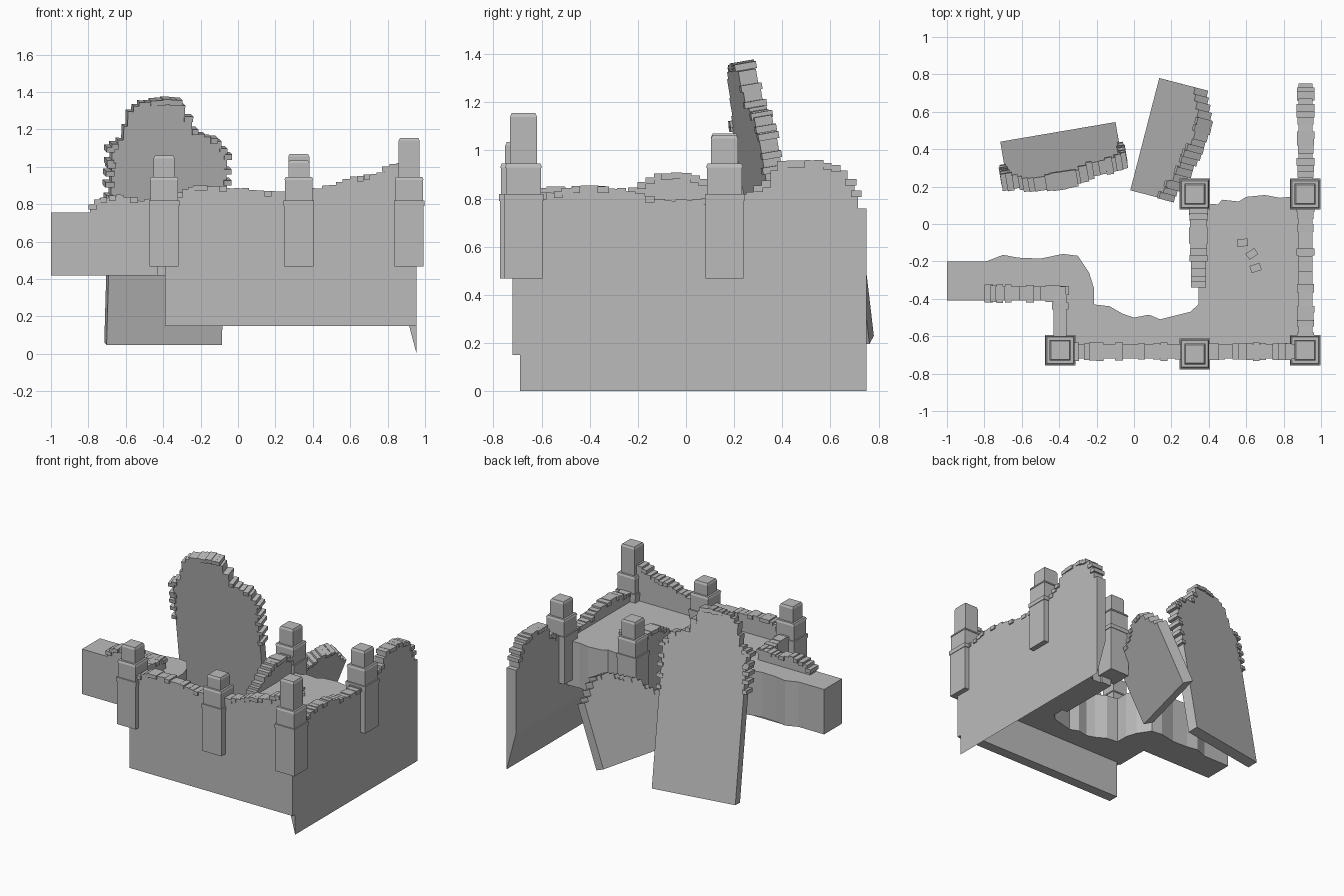
import bpy, bmesh, math, random
from mathutils import Vector, Matrix

if "Cube" in bpy.data.objects:
    bpy.data.objects.remove(bpy.data.objects["Cube"])

random.seed(4)
stone = bpy.data.materials.new("grey stone")
stone.diffuse_color = (0.5, 0.5, 0.5, 1)
stone.use_nodes = True
stone.node_tree.nodes["Principled BSDF"].inputs["Base Color"].default_value = stone.diffuse_color


def finish(bm, name):
    bmesh.ops.recalc_face_normals(bm, faces=bm.faces)
    mesh = bpy.data.meshes.new(name)
    bm.to_mesh(mesh)
    bm.free()
    mesh.materials.append(stone)
    ob = bpy.data.objects.new(name, mesh)
    bpy.context.collection.objects.link(ob)
    return ob


def prism(bm, bottom, offset):
    """Extrude a closed outline along an offset vector."""
    a = [bm.verts.new(p) for p in bottom]
    b = [bm.verts.new(Vector(p) + offset) for p in bottom]
    bm.faces.new(a)
    bm.faces.new(b[::-1])
    for i in range(len(a)):
        j = (i + 1) % len(a)
        bm.faces.new((a[i], a[j], b[j], b[i]))


def block(bm, matrix, half, taper=1.0):
    """Box around a local origin; taper narrows its top."""
    vs = bmesh.ops.create_cube(bm, size=2)["verts"]
    for v in vs:
        k = taper if v.co.z > 0 else 1
        v.co = matrix @ Vector((v.co.x * half[0] * k, v.co.y * half[1] * k, v.co.z * half[2]))


def ragged_wall(name, origin, u, v, thick, base, crest, side_bricks=(), cut=None):
    """Wall in the u/v plane: straight base, stepped broken crest, loose bricks."""
    origin, u, v = Vector(origin), Vector(u).normalized(), Vector(v).normalized()
    n = u.cross(v)
    outline, bricks = list(base), list(side_bricks)
    for (u0, v0), (u1, v1) in zip(crest, crest[1:]):
        steps = max(1, math.ceil(abs(u1 - u0) / 0.045))
        for i in range(steps):
            f0, f1 = i / steps, (i + 1) / steps
            h = v0 + (v1 - v0) * (f0 + f1) / 2 + random.uniform(-0.006, 0.004)
            a, b = u0 + (u1 - u0) * f0, u0 + (u1 - u0) * f1
            outline += [(a, h), (b, h - 0.001)]
            if random.random() < 0.6:
                bricks.append(((a + b) / 2, h - 0.012))
    bm = bmesh.new()
    prism(bm, [origin + u * p + v * q for p, q in outline], n * thick)
    if cut:
        res = bmesh.ops.bisect_plane(bm, geom=bm.verts[:] + bm.edges[:] + bm.faces[:],
                                     plane_co=cut[0], plane_no=cut[1], clear_outer=True)
        edges = [e for e in res["geom_cut"] if isinstance(e, bmesh.types.BMEdge)]
        bmesh.ops.holes_fill(bm, edges=edges)
    rot = Matrix((u, v, n)).transposed().to_4x4()
    for p, q in bricks:
        m = Matrix.Translation(origin + u * p + v * q + n * thick / 2) @ rot
        block(bm, m, (random.uniform(0.016, 0.024), 0.014, thick / 2 + random.uniform(0.004, 0.012)))
    return finish(bm, name)


Z = (0, 0, 1)

# Front wall
ragged_wall("front_wall", (0, -0.645, 0), (1, 0, 0), Z, 0.075,
            [(0.955, 0.15), (-0.39, 0.15)],
            [(-0.39, 0.85), (-0.3, 0.87), (-0.2, 0.905), (-0.1, 0.895), (0.1, 0.875),
             (0.22, 0.865), (0.45, 0.89), (0.6, 0.94), (0.78, 0.975), (0.81, 1.02), (0.955, 1.02)])

# Right wall, its foot ground to a sharp edge on the inside
ragged_wall("right_wall", (0.88, 0, 0), (0, 1, 0), Z, 0.075,
            [(0.75, 0), (-0.69, 0)],
            [(-0.69, 0.82), (-0.55, 0.83), (-0.4, 0.855), (-0.25, 0.84), (-0.13, 0.80),
             (0, 0.79), (0.1, 0.80), (0.25, 0.82), (0.35, 0.88), (0.38, 0.95), (0.57, 0.96),
             (0.64, 0.93), (0.70, 0.87), (0.715, 0.79), (0.75, 0.74)],
            cut=((0.955, 0, 0), (-0.966, 0, -0.258)))

# Inner wall and the two left parapets
ragged_wall("inner_wall", (0.305, 0, 0), (0, 1, 0), Z, 0.08, [(0.12, 0.42), (-0.34, 0.42)],
            [(-0.34, 0.77), (-0.28, 0.80), (-0.2, 0.86), (-0.1, 0.91), (0.02, 0.9), (0.12, 0.86)])
ragged_wall("left_side_parapet", (-0.43, 0, 0), (0, 1, 0), Z, 0.07, [(-0.335, 0.42), (-0.66, 0.42)],
            [(-0.66, 0.85), (-0.5, 0.85), (-0.335, 0.83)])
ragged_wall("left_front_parapet", (0, -0.335, 0), (1, 0, 0), Z, 0.075, [(-0.365, 0.42), (-0.79, 0.42)],
            [(-0.79, 0.79), (-0.74, 0.83), (-0.65, 0.855), (-0.5, 0.82), (-0.365, 0.85)])

# Thick floor with a broken inner edge
edge = [(-1, -0.2), (-0.79, -0.2), (-0.7, -0.165), (-0.62, -0.18), (-0.5, -0.185), (-0.38, -0.16),
        (-0.3, -0.17), (-0.24, -0.26), (-0.215, -0.34), (-0.215, -0.43), (-0.13, -0.44),
        (-0.06, -0.48), (0.0, -0.5), (0.08, -0.485), (0.14, -0.51), (0.22, -0.49), (0.3, -0.47),
        (0.345, -0.43), (0.345, 0.11), (0.45, 0.105), (0.47, 0.13), (0.56, 0.12), (0.6, 0.145),
        (0.7, 0.155), (0.78, 0.14), (0.89, 0.15)]
outer = [(0.89, -0.66), (-0.385, -0.66), (-0.385, -0.41), (-1, -0.41)]
bm = bmesh.new()
prism(bm, [(x, y, 0.42) for x, y in edge + outer], Vector((0, 0, 0.335)))
finish(bm, "floor")

# Loose bricks on the floor
bm = bmesh.new()
for x, y, a in [(0.63, -0.16, 0.6), (0.58, -0.1, 0.1), (0.65, -0.235, 0.3)]:
    block(bm, Matrix.Translation((x, y, 0.762)) @ Matrix.Rotation(a, 4, "Z"), (0.028, 0.02, 0.012))
finish(bm, "floor_bricks")

# Leaning tall slab with a broken top
ragged_wall("tall_fallen_slab", (-0.715, 0.44, 0.06), (0.986, 0.168, 0), (0.028, -0.166, 0.986), 0.075,
            [(0.625, 0), (0, 0)],
            [(0, 0.9), (0.0, 1.08), (0.06, 1.13), (0.08, 1.25), (0.14, 1.31), (0.24, 1.325),
             (0.34, 1.335), (0.39, 1.29), (0.43, 1.18), (0.5, 1.14), (0.57, 1.12), (0.615, 1.05), (0.625, 1.0)],
            side_bricks=[(-0.008, h) for h in (0.8, 0.87, 0.93, 0.99, 1.06)]
            + [(0.63, h) for h in (0.72, 0.8, 0.88, 0.94, 1.02)])

# Leaning short slab
ragged_wall("short_fallen_slab", (-0.02, 0.18, 0.23), (0.25, 0.968, 0), (0.409, -0.106, 0.906), 0.08,
            [(0.62, 0), (0, 0)],
            [(0, 0.38), (0.06, 0.42), (0.15, 0.51), (0.25, 0.55), (0.35, 0.61), (0.47, 0.61),
             (0.55, 0.52), (0.62, 0.45)])

# Square pillars: shaft, band, collar, lip, post, cap
for name, x, y, top in [("front_left", -0.395, -0.675, 1.06), ("front_middle", 0.325, -0.695, 1.035),
                        ("front_right", 0.915, -0.675, 1.155), ("inner", 0.325, 0.16, 1.07),
                        ("back_right", 0.915, 0.16, 1.065)]:
    bm = bmesh.new()
    for z0, z1, h, taper in [(0.468, 0.79, 0.078, 1), (0.79, 0.82, 0.082, 1), (0.82, 0.93, 0.073, 1),
                             (0.93, 0.945, 0.077, 0.92), (0.945, top - 0.015, 0.056, 1),
                             (top - 0.015, top, 0.056, 0.88)]:
        block(bm, Matrix.Translation((x, y, (z0 + z1) / 2)), (h, h, (z1 - z0) / 2), taper)
    finish(bm, name + "_pillar")
